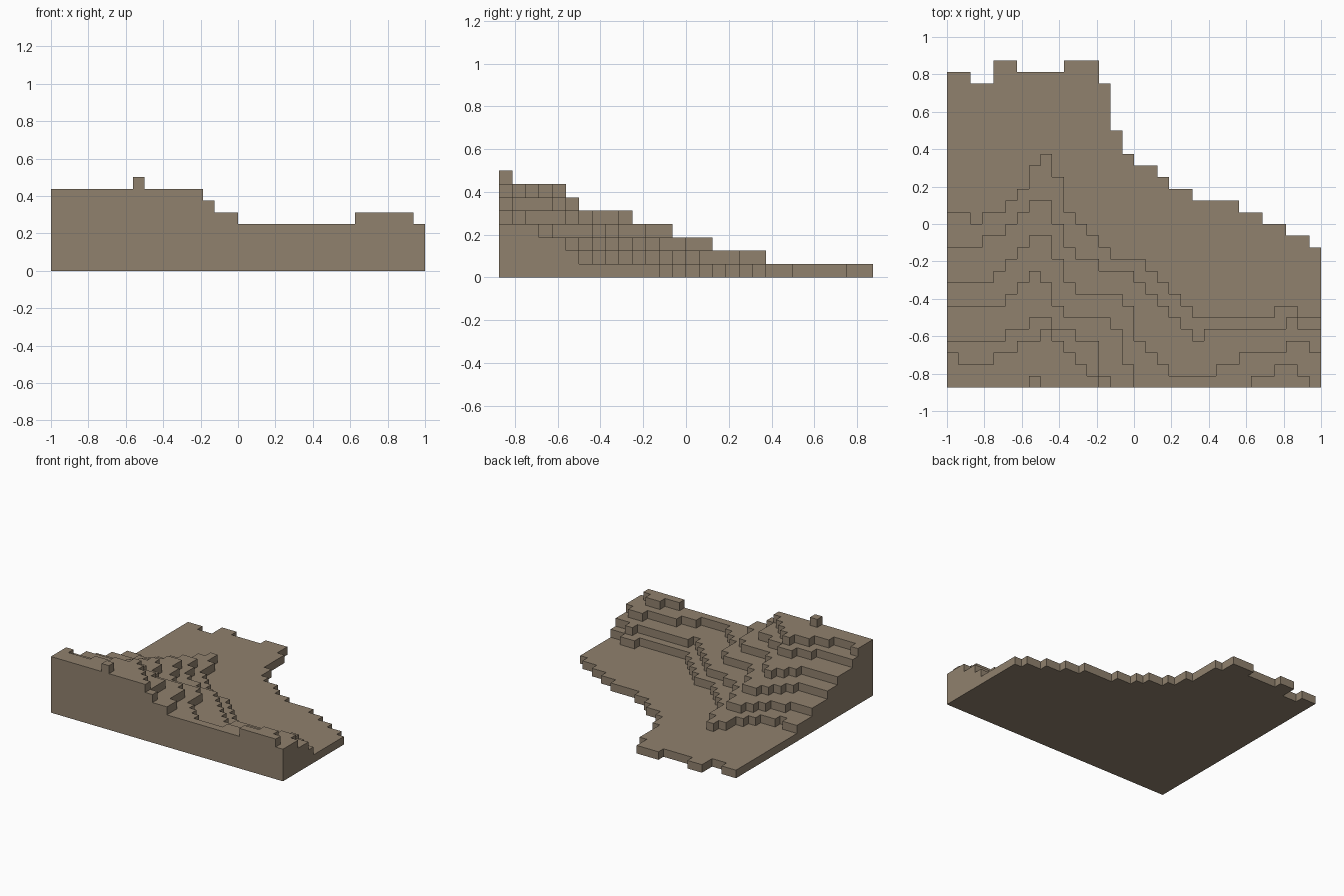
import bpy
import bmesh

cube = bpy.data.objects.get("Cube")
if cube:
    bpy.data.objects.remove(cube, do_unlink=True)

CELL = 0.0625
COLUMNS, ROWS = 32, 28


def expand(runs):
    """Turn (column count, depth) runs into one depth per column."""
    depths = [depth for count, depth in runs for _ in range(count)]
    return depths + [0] * (COLUMNS - len(depths))


# Depth of each terrace measured back from the straight front wall
ground = expand([(2, 27), (2, 26), (2, 28), (4, 27), (3, 28), (1, 26), (1, 22),
                 (1, 20), (2, 19), (1, 18), (2, 17), (4, 16), (2, 15), (2, 14),
                 (2, 13), (1, 12)])
foothill = expand([(2, 15), (1, 14), (2, 15), (1, 16), (1, 17), (1, 19), (1, 20),
                   (1, 18), (1, 15), (1, 14), (1, 13), (1, 12), (3, 11), (1, 10),
                   (1, 9), (1, 8), (1, 7), (7, 6), (2, 7), (2, 6)])
low_slope = expand([(3, 12), (2, 13), (1, 14), (1, 15), (2, 16), (1, 14), (1, 12),
                    (2, 11), (3, 10), (1, 9), (1, 8), (1, 7), (1, 6), (1, 5),
                    (1, 4), (7, 5), (1, 6), (2, 5)])
middle_slope = expand([(4, 9), (1, 10), (1, 11), (1, 12), (2, 13), (1, 11), (1, 9),
                       (4, 8), (1, 7), (1, 4), (1, 3), (1, 2), (4, 1), (2, 2),
                       (4, 3), (2, 4), (1, 3)])
high_slope = expand([(5, 7), (1, 8), (1, 9), (1, 10), (1, 9), (1, 7), (4, 6),
                     (1, 5), (1, 2), (10, 0), (2, 1), (2, 2), (1, 1)])
shoulder = expand([(5, 4), (2, 5), (2, 6), (2, 5), (2, 4), (1, 1)])
crest = expand([(1, 3), (3, 2), (2, 3), (2, 4), (1, 5), (1, 4), (1, 3), (1, 2), (1, 1)])
peak = expand([(7, 0), (1, 1)])
terraces = [ground, foothill, low_slope, middle_slope, high_slope, shoulder, crest, peak]


def level(col, row):
    """Number of terraces stacked over one grid cell."""
    if not (0 <= col < COLUMNS and 0 <= row):
        return 0
    return sum(terrace[col] > row for terrace in terraces)


bm = bmesh.new()


def add_face(corners):
    bm.faces.new([bm.verts.new(((x - COLUMNS / 2) * CELL, (y - ROWS / 2) * CELL, z * CELL))
                  for x, y, z in corners])


# Outer skin of the stepped hill: treads, underside and risers
for col in range(COLUMNS):
    for row in range(ROWS):
        top = level(col, row)
        if not top:
            continue
        square = [(col, row), (col + 1, row), (col + 1, row + 1), (col, row + 1)]
        add_face([(x, y, top) for x, y in square])
        add_face([(x, y, 0) for x, y in reversed(square)])
        for side, (dx, dy) in enumerate([(0, -1), (1, 0), (0, 1), (-1, 0)]):
            a, b = square[side], square[(side + 1) % 4]
            for z in range(level(col + dx, row + dy), top):
                add_face([(*a, z), (*b, z), (*b, z + 1), (*a, z + 1)])

# Merge the cells into clean flat faces
bmesh.ops.remove_doubles(bm, verts=bm.verts, dist=CELL / 100)
bmesh.ops.dissolve_limit(bm, angle_limit=0.01, verts=bm.verts, edges=bm.edges)

mesh = bpy.data.meshes.new("stepped_hillside")
bm.to_mesh(mesh)
bm.free()
hillside = bpy.data.objects.new("stepped_hillside", mesh)
bpy.context.collection.objects.link(hillside)

# Earth colour
earth = bpy.data.materials.new("earth_brown")
earth.use_nodes = True
colour = (0.28, 0.22, 0.155, 1)
earth.diffuse_color = colour
earth.node_tree.nodes["Principled BSDF"].inputs["Base Color"].default_value = colour
mesh.materials.append(earth)
